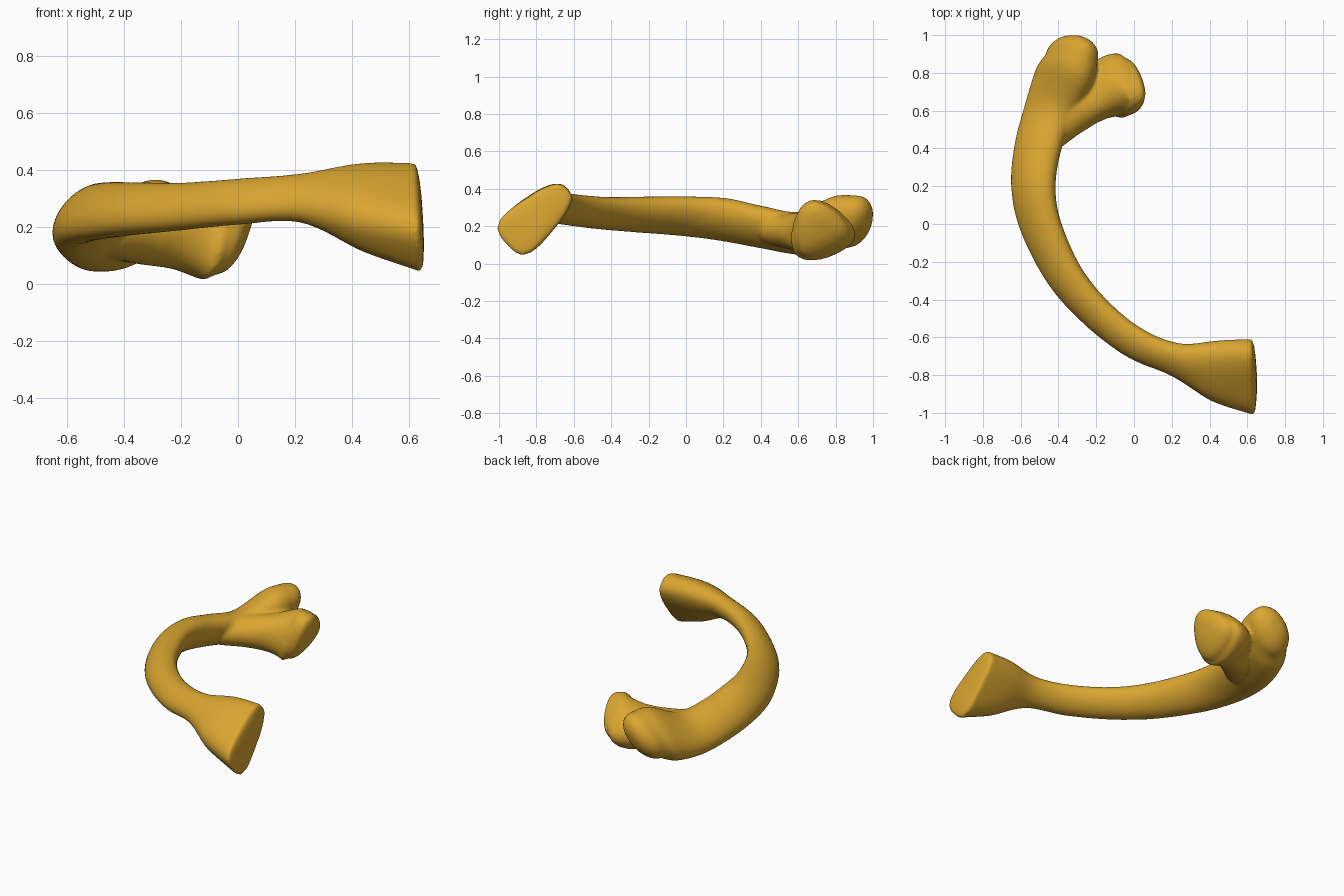
import bpy, bmesh, math
from mathutils import Vector

cube = bpy.data.objects.get("Cube")
if cube:
    bpy.data.objects.remove(cube, do_unlink=True)

gold = bpy.data.materials.new("golden_bone")
gold.use_nodes = True
gold.diffuse_color = (0.70, 0.38, 0.03, 1)
bsdf = gold.node_tree.nodes["Principled BSDF"]
bsdf.inputs["Base Color"].default_value = gold.diffuse_color
bsdf.inputs["Roughness"].default_value = 0.6

SIDES, STEPS = 40, 8


def spline(keys):
    """Smoothly interpolate section keys (x, y, z, half length, half thickness, roll, squareness, taper)."""
    k = [Vector(v) for v in keys]
    k = [k[0] * 2 - k[1]] + k + [k[-1] * 2 - k[-2]]
    out = []
    for i in range(1, len(k) - 2):
        a, b, c, d = k[i - 1:i + 3]
        for s in range(STEPS):
            t = s / STEPS
            out.append((b * 2 + (c - a) * t + (a * 2 - b * 5 + c * 4 - d) * t**2
                        + (b * 3 - a - c * 3 + d) * t**3) * 0.5)
    return out + [k[-2]]


def loft(bm, keys, facing, lean, dome):
    """Sweep tilted sections along a path; facing, lean and dome are (start, end) pairs."""
    secs = spline(keys)
    last = len(secs) - 1
    rings = []

    def ring(i, scale=1.0, shift=0.0):
        s = secs[i]
        p, q = secs[max(i - 1, 0)], secs[min(i + 1, last)]
        t = Vector((q[0] - p[0], q[1] - p[1], 0)).normalized()
        for aim, dist in zip(facing, (i, last - i)):
            if dist < STEPS:
                t = t.lerp(Vector(aim).normalized(), 1 - dist / STEPS).normalized()
        out = Vector((-t.y, t.x, 0))
        f = i / last
        up = Vector((0, 0, 1)) + t * (lean[0] * (1 - f) + lean[1] * f)
        r = math.radians(s[5])
        u = out * math.cos(r) - up * math.sin(r)
        v = out * math.sin(r) + up * math.cos(r)
        verts = []
        for j in range(SIDES):
            ang = 2 * math.pi * j / SIDES
            c, n = math.cos(ang), math.sin(ang)
            ca = math.copysign(abs(c) ** (2 / s[6]), c)
            sa = math.copysign(abs(n) ** (2 / s[6]), n)
            off = u * s[3] * ca + v * s[4] * sa * (1 + s[7] * ca)
            verts.append(bm.verts.new(Vector(s[:3]) + off * scale + t * shift))
        rings.append(verts)

    bulge = [(f, (1 - f**2.2) ** (1 / 2.2)) for f in (.3, .55, .8, .93, .98)]
    for f, scale in reversed(bulge):
        ring(0, scale, -f * dome[0])
    for i in range(last + 1):
        ring(i)
    for f, scale in bulge:
        ring(last, scale, f * dome[1])
    for a, b in zip(rings, rings[1:]):
        for j in range(SIDES):
            m = (j + 1) % SIDES
            bm.faces.new((a[j], a[m], b[m], b[j]))
    bm.faces.new(rings[0][::-1])
    bm.faces.new(rings[-1])


bm = bmesh.new()
# Flared flat end, curved shaft and main head
loft(bm, [
    (.628, -.798, .25, .222, .115, 42, 3.2, .28),
    (.43, -.768, .28, .18, .108, 42, 2.5, .2),
    (.22, -.718, .303, .102, .068, 42, 2.1, 0),
    (0, -.627, .29, .098, .066, 42, 2, 0),
    (-.21, -.46, .272, .103, .068, 42, 2, 0),
    (-.375, -.26, .264, .115, .075, 42, 2, 0),
    (-.497, 0, .254, .13, .08, 42, 2, 0),
    (-.532, .2, .236, .138, .088, 42, 2, 0),
    (-.51, .4, .196, .142, .088, 38, 2, 0),
    (-.45, .6, .163, .15, .09, 37, 2, 0),
    (-.37, .78, .205, .18, .12, 46, 2.1, 0),
    (-.33, .88, .224, .162, .11, 46, 2.1, 0),
], facing=((-1, 0, 0), (.2, .98, 0)), lean=(.06, .28), dome=(.02, .115))
# Side knob of the forked head
loft(bm, [
    (-.46, .46, .18, .09, .08, 0, 2, 0),
    (-.34, .585, .172, .12, .10, 3, 2, 0),
    (-.215, .66, .168, .122, .115, 6, 2.1, -.15),
    (-.10, .73, .168, .172, .152, 8, 2.2, -.38),
    (-.035, .73, .176, .152, .138, 8, 2.2, -.4),
], facing=((.7, .7, 0), (1, .12, 0)), lean=(0, .35), dome=(.03, .07))
bmesh.ops.recalc_face_normals(bm, faces=bm.faces)

mesh = bpy.data.meshes.new("curved_bone")
bm.to_mesh(mesh)
bm.free()
bone = bpy.data.objects.new("curved_bone", mesh)
bpy.context.collection.objects.link(bone)

# Fuse both lofts into one soft surface
fuse = bone.modifiers.new("fuse", 'REMESH')
fuse.mode = 'VOXEL'
fuse.voxel_size = 0.012
soft = bone.modifiers.new("soften", 'SMOOTH')
soft.factor, soft.iterations = 0.5, 8
graph = bpy.context.evaluated_depsgraph_get()
fused = bpy.data.meshes.new_from_object(bone.evaluated_get(graph))
bone.modifiers.clear()
bone.data = fused

fused.materials.clear()
fused.materials.append(gold)
for poly in fused.polygons:
    poly.use_smooth = True
    poly.material_index = 0
